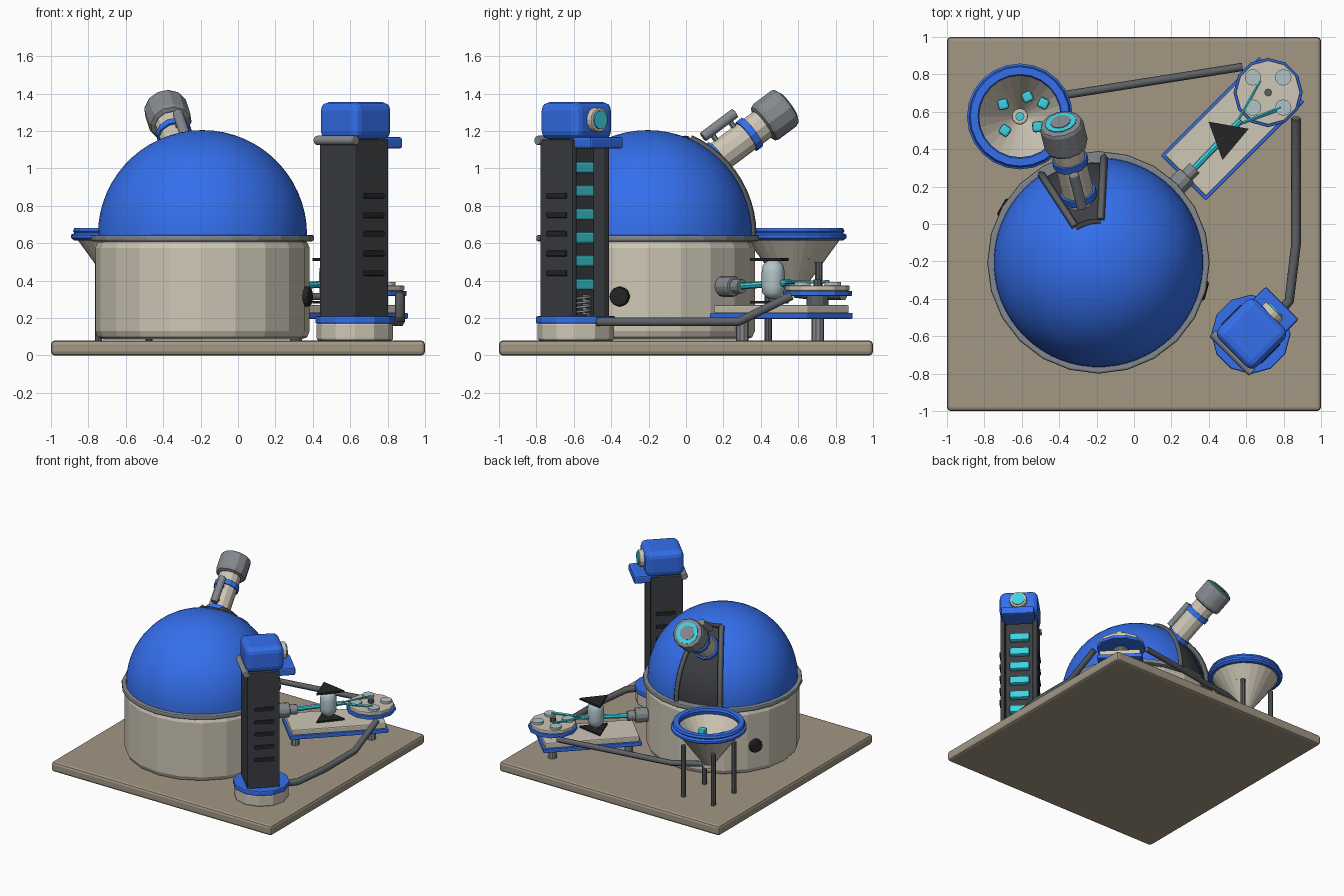
import bpy, bmesh
from math import sin, cos, pi, radians
from mathutils import Vector as V, Matrix as M

if "Cube" in bpy.data.objects:
    bpy.data.objects.remove(bpy.data.objects["Cube"])

def mat(name, *c):
    m = bpy.data.materials.new(name)
    m.diffuse_color = (*c, 1)
    m.use_nodes = True
    m.node_tree.nodes["Principled BSDF"].inputs["Base Color"].default_value = m.diffuse_color
    return m

BLUE = mat("blue", .035, .16, .84)
BEIGE = mat("beige", .62, .57, .47)
TAN = mat("tan", .36, .31, .23)
DARK = mat("charcoal", .045, .048, .055)
BLACK = mat("black", .018, .018, .02)
STEEL = mat("steel", .23, .25, .27)
PIPE = mat("pipe_grey", .11, .12, .13)
CYAN = mat("cyan", .05, .65, .76)
PALE = mat("pale_glass", .45, .55, .57)

def add(name, bm, m, bevel=0, seg=2, smooth=False):
    bmesh.ops.recalc_face_normals(bm, faces=bm.faces)
    for f in bm.faces:
        f.smooth = smooth
    me = bpy.data.meshes.new(name)
    bm.to_mesh(me)
    bm.free()
    me.materials.append(m)
    ob = bpy.data.objects.new(name, me)
    bpy.context.collection.objects.link(ob)
    if bevel:
        b = ob.modifiers.new("bevel", 'BEVEL')
        b.width, b.segments, b.limit_method = bevel, seg, 'ANGLE'
    return ob

def box(name, c, size, m, yaw=0, bevel=0, seg=2):
    bm = bmesh.new()
    bmesh.ops.create_cube(bm, size=1, matrix=M.Translation(c) @ M.Rotation(radians(yaw), 4, 'Z') @ M.Diagonal((*size, 1)))
    return add(name, bm, m, bevel, seg)

def rod(name, p, q, r, m, r2=None, n=12, bevel=0):
    p, q = V(p), V(q)
    d = q - p
    bm = bmesh.new()
    bmesh.ops.create_cone(bm, cap_ends=True, segments=n, radius1=r, radius2=r if r2 is None else r2, depth=d.length,
                          matrix=M.Translation((p + q) / 2) @ d.to_track_quat('Z', 'Y').to_matrix().to_4x4())
    return add(name, bm, m, bevel)

def disc(name, x, y, z0, z1, r, m, n=12, bevel=0):
    return rod(name, (x, y, z0), (x, y, z1), r, m, n=n, bevel=bevel)

def lathe(name, c, prof, m, n=24, closed=True, smooth=False):
    bm = bmesh.new()
    rings = [[bm.verts.new((c[0] + r * cos(2 * pi * i / n), c[1] + r * sin(2 * pi * i / n), z)) for i in range(n)]
             for r, z in prof]
    for k in range(len(rings) if closed else len(rings) - 1):
        a, b = rings[k], rings[(k + 1) % len(rings)]
        for i in range(n):
            bm.faces.new((a[i], a[(i + 1) % n], b[(i + 1) % n], b[i]))
    return add(name, bm, m, smooth=smooth)

def tube(name, pts, r, m, res=1):
    cu = bpy.data.curves.new(name, 'CURVE')
    cu.dimensions, cu.bevel_depth, cu.bevel_resolution, cu.use_fill_caps = '3D', r, res, True
    s = cu.splines.new('POLY')
    s.points.add(len(pts) - 1)
    for sp, p in zip(s.points, pts):
        sp.co = (*p, 1)
    cu.materials.append(m)
    ob = bpy.data.objects.new(name, cu)
    bpy.context.collection.objects.link(ob)

# ground plate
box("base_plate", (0, 0, .04), (2, 2, .08), TAN, bevel=.02)

# observatory drum and collar
CX, CY, CZ = -.19, -.205, .645
disc("drum", CX, CY, .085, .62, .573, BEIGE, 20, .045)
disc("drum_collar", CX, CY, .61, .645, .595, STEEL, 24, .01)
for i, a in enumerate((-15, 150)):
    d = V((cos(radians(a)), sin(radians(a)), 0))
    c = V((CX, CY, .315))
    rod(f"drum_port_{i}", c + d * .53, c + d * .60, .055, BLACK, n=8, bevel=.012)

# dome with an open wedge-shaped slit
def sph(r, az, el):
    az, el = radians(az), radians(el)
    return V((CX + r * cos(el) * cos(az), CY + r * cos(el) * sin(az), CZ + r * sin(el)))

def patch(bm, r, a0, a1, e0, e1, st=6):
    for a in range(a0, a1, st):
        for e in range(e0, e1, st):
            bm.faces.new([bm.verts.new(sph(r, *k)) for k in
                          ((a, e), (a + st, e), (a + st, e + st), (a, e + st))])

bm = bmesh.new()
patch(bm, .56, 123, 447, 0, 66)
patch(bm, .56, 87, 447, 66, 90)
bmesh.ops.remove_doubles(bm, verts=bm.verts, dist=1e-4)
bmesh.ops.dissolve_degenerate(bm, edges=bm.edges, dist=1e-5)
add("dome", bm, BLUE, smooth=True)
bm = bmesh.new()
patch(bm, .535, 81, 129, 0, 72)
bmesh.ops.remove_doubles(bm, verts=bm.verts, dist=1e-4)
add("slit_shadow_panel", bm, DARK, smooth=True)
for n, a in (("right", 87), ("left", 123)):
    tube(f"slit_rail_{n}", [sph(.562, a, e) for e in range(0, 69, 6)], .021, PIPE, 0)
tube("slit_top_bar", [sph(.555, a, 67) for a in (87, 99, 111, 123)], .018, DARK, 0)

# telescope along a tilted axis
A, E = radians(104), radians(36)
D = V((cos(E) * cos(A), cos(E) * sin(A), sin(E)))
U = V((-sin(E) * cos(A), -sin(E) * sin(A), cos(E)))
T = V((-.375, .475, 1.285))
def scope(name, s0, s1, r, m, h=0, n=12, bevel=0, r2=None):
    rod(name, T + D * s0 + U * h, T + D * s1 + U * h, r, m, r2, n, bevel)
scope("telescope_tube", -.55, -.05, .085, BEIGE)
scope("telescope_band_upper", -.195, -.155, .096, BLUE)
scope("telescope_band_lower", -.42, -.38, .098, BLUE)
scope("telescope_hood", -.085, .085, .118, STEEL, bevel=.025)
scope("telescope_lens_ring", .08, .09, .085, CYAN)
scope("telescope_lens", .085, .094, .055, STEEL)
scope("finder_scope", -.39, -.17, .029, STEEL, .138, 10, .006)
for s in (-.34, -.22):
    p = T + D * s
    rod("finder_mount", p + U * .07, p + U * .13, .015, STEEL, n=6)

# hopper on four legs with crystals inside
HX, HY = -.61, .575
lathe("hopper_cone", (HX, HY), [(.045, .34), (.26, .635), (.235, .645), (.035, .37)], BEIGE, 24)
disc("hopper_spout", HX, HY, .31, .37, .046, BEIGE, 12)
lathe("hopper_rim", (HX, HY), [(.235, .615), (.265, .615), (.283, .628), (.283, .645), (.265, .655),
                               (.272, .665), (.265, .682), (.225, .682), (.218, .665), (.225, .64)], BLUE, 24)
for sx in (-1, 1):
    for sy in (-1, 1):
        disc("hopper_leg", HX + sx * .135, HY + sy * .135, .08, .5, .019, PIPE, 8)
for i, (x, y) in enumerate(((-.57, .68), (-.485, .645), (-.70, .64), (-.69, .50), (-.515, .52))):
    box(f"crystal_{i}", (x, y, .545), (.058, .058, .07), CYAN, 25 + 40 * i, .014)
disc("hopper_center_post", HX, HY, .36, .50, .045, BEIGE, 10, .01)
disc("hopper_center_gem", HX, HY, .5, .54, .024, CYAN, 8)

# diagonal workbench
bx, by = .527, .51
box("bench_blue_tray", (bx, by, .212), (.745, .34, .032), BLUE, 45, .006)
box("bench_top", (bx, by, .247), (.715, .31, .046), BEIGE, 45, .008)
for x, y in ((.72, .705), (.31, .30)):
    disc("bench_post", x, y, .08, .2, .034, STEEL, 10)

# round carousel with four cups
dx, dy = .717, .703
disc("carousel_post", dx, dy, .26, .33, .06, PIPE, 12)
disc("carousel_rim", dx, dy, .318, .346, .185, BLUE, 12, .006)
disc("carousel_top", dx, dy, .346, .374, .172, BEIGE, 12, .006)
for sx in (-1, 1):
    for sy in (-1, 1):
        disc("carousel_cup", dx + sx * .081, dy + sy * .081, .37, .392, .044, PALE, 12)
disc("carousel_pin", dx, dy, .37, .405, .021, PIPE, 8)

# beam from drum port through prism flask, then fanning out
rod("beam_port_wide", (.215, .19, .37), (.285, .26, .37), .056, STEEL, bevel=.01)
rod("beam_port_narrow", (.27, .245, .37), (.325, .30, .37), .038, STEEL)
rod("beam_port_stem", (.15, .125, .37), (.22, .195, .37), .035, STEEL)
rod("beam", (.30, .275, .37), (.57, .555, .39), .018, CYAN, n=8)
for i, (x, y) in enumerate(((.675, .765), (.64, .70), (.785, .625), (.765, .605))):
    rod(f"split_beam_{i}", (.54, .525, .388), (x, y, .395), .008, CYAN, n=6)
fx, fy = .495, .466
lathe("flask", (fx, fy), [(.001, .30), (.035, .308), (.058, .335), (.062, .37), (.062, .44),
                          (.056, .48), (.035, .503), (.001, .51)], PALE, 16, False, True)
for n, z in (("top", .513), ("bottom", .285)):
    t = disc(f"flask_fin_{n}", 0, 0, -.007, .007, .126, BLACK, 3)
    t.location, t.rotation_euler = (fx, fy, z), (0, 0, radians(18.5 - 90))
    k = max(t.data.vertices, key=lambda v: v.co.x).co     # point one corner at 20 degrees
    t.rotation_euler.z = radians(20) - V((1, 0)).angle_signed(V((k.x, k.y))) * -1
disc("flask_stand", fx, fy, .265, .31, .025, PIPE, 8)

# feed pipes
tube("hopper_pipe", [(HX, HY, .33), (-.35, .693, .315), (.58, .84, .315)], .022, PIPE)
tube("tower_pipe", [(.74, -.52, .18), (.83, -.41, .18), (.866, -.11, .18), (.866, .28, .18), (.866, .565, .32)],
     .026, PIPE)

# tower: r is the distance toward the back right, t is sideways
TX, TY, Q = .625, -.59, .7071
def tp(r, t, z):
    return (TX + (r - t) * Q, TY + (r + t) * Q, z)
def tbox(name, r, t, z, size, m, bevel=0, seg=2):
    return box(name, tp(r, t, z), size, m, 45, bevel, seg)
disc("tower_base", TX, TY, .08, .175, .205, BEIGE, 12, .012)
disc("tower_base_rim", TX, TY, .17, .21, .212, BLUE, 12, .008)
tbox("tower_back", -.05, 0, .68, (.16, .26, .95), DARK, .006)
for s in (-1, 1):
    tbox("tower_cheek", -.007, s * .122, .68, (.245, .034, .95), DARK, .006)
    for z in (.44, .545, .65, .75, .855):
        tbox("tower_vent", 0, s * .14, z, (.15, .022, .03), BLACK, .006)
for i in range(6):
    tbox(f"tower_cell_{i}", .045, 0, .38 + .125 * i, (.05, .15, .062), CYAN, .012)
tube("tower_spring", [tp(.055 + .04 * cos(i * pi / 5), .04 * sin(i * pi / 5), .215 + .0024 * i) for i in range(46)],
     .007, STEEL)
rod("tower_back_bar", tp(-.14, -.15, 1.15), tp(-.14, .15, 1.15), .026, STEEL, n=10, bevel=.006)
tbox("tower_head", .005, 0, 1.255, (.29, .29, .2), BLUE, .045, 3)
tbox("tower_visor", .15, 0, 1.137, (.175, .25, .062), BLUE, .012)
rod("eye_ring", tp(.13, 0, 1.26), tp(.183, 0, 1.26), .066, BEIGE, n=16, bevel=.008)
rod("eye_lens", tp(.16, 0, 1.26), tp(.192, 0, 1.26), .05, CYAN, n=16)
